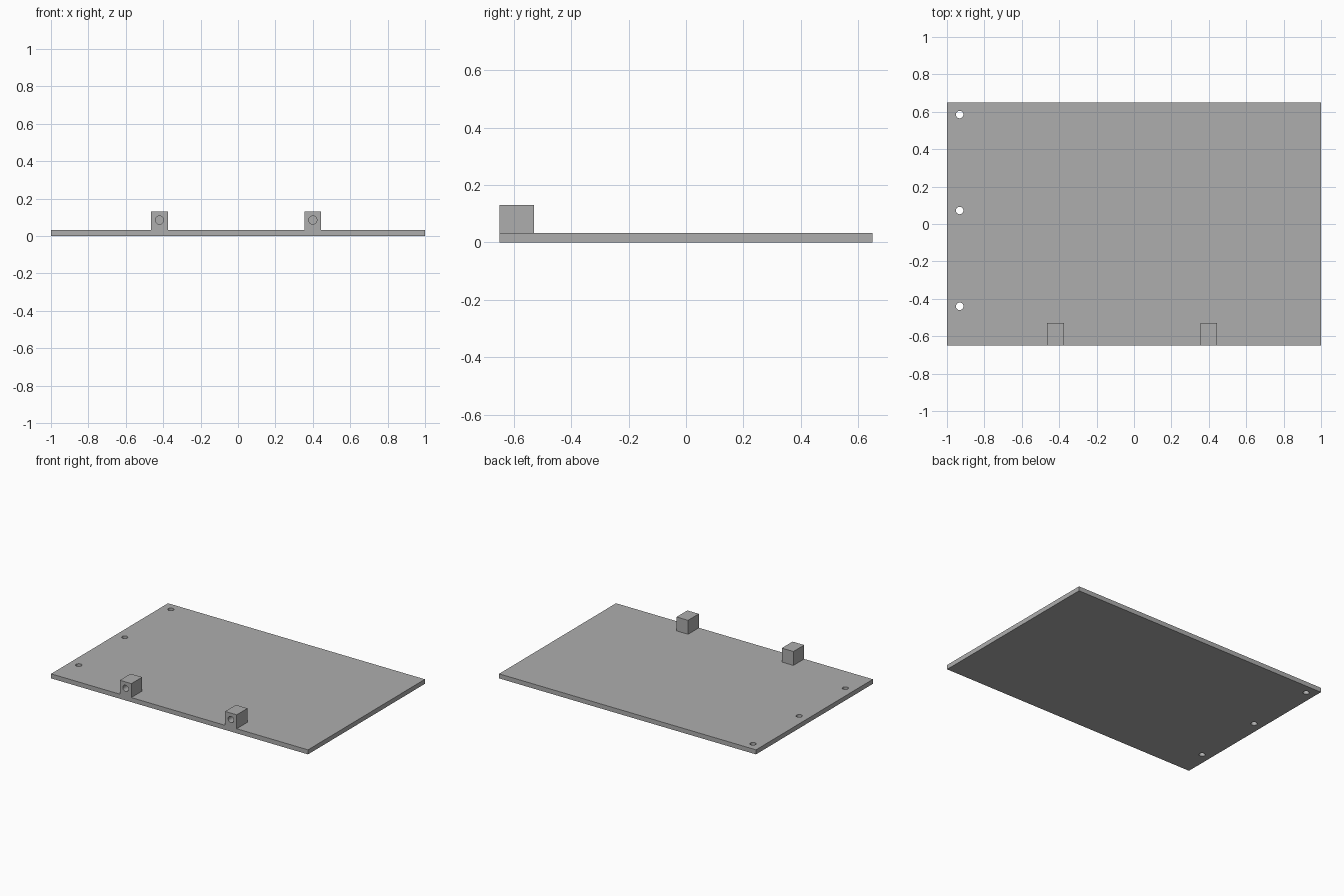
import bpy
from math import radians

cube = bpy.data.objects.get("Cube")
if cube:
    bpy.data.objects.remove(cube, do_unlink=True)

grey = bpy.data.materials.new("plain grey")
grey.use_nodes = True
colour = (0.42, 0.42, 0.42, 1)
grey.diffuse_color = colour
grey.node_tree.nodes["Principled BSDF"].inputs["Base Color"].default_value = colour


def box(name, low, high):
    """Box between two opposite corners."""
    centre = [(a + b) / 2 for a, b in zip(low, high)]
    bpy.ops.mesh.primitive_cube_add(size=1, location=centre)
    obj = bpy.context.object
    obj.name = name
    obj.scale = [b - a for a, b in zip(low, high)]
    bpy.ops.object.transform_apply(location=True, rotation=True, scale=True)
    obj.data.materials.append(grey)
    return obj


def drill(name, radius, depth, location, tilt=0):
    """Round cutter for a hole."""
    bpy.ops.mesh.primitive_cylinder_add(vertices=32, radius=radius, depth=depth,
                                        location=location, rotation=(tilt, 0, 0))
    obj = bpy.context.object
    obj.name = name
    obj.data.materials.append(grey)
    return obj


def combine(target, tool, operation):
    """Apply a boolean and remove its tool."""
    mod = target.modifiers.new("combine", "BOOLEAN")
    mod.operation = operation
    mod.solver = "EXACT"
    mod.object = tool
    bpy.context.view_layer.objects.active = target
    bpy.ops.object.modifier_apply(modifier=mod.name)
    bpy.data.objects.remove(tool, do_unlink=True)


front, thickness, top = -0.65, 0.032, 0.13

# Flat base plate
plate = box("base_plate", (-1, front, 0), (1, -front, thickness))

# Two lugs flush with the front edge, each with a blind hole in its front
for x in (-0.42, 0.40):
    lug = box("lug", (x - 0.045, front, thickness / 2), (x + 0.045, -0.53, top))
    combine(plate, lug, "UNION")
    bore = drill("lug_bore", 0.022, 0.16, (x, front, 0.085), radians(90))
    combine(plate, bore, "DIFFERENCE")

# Row of through holes along the right edge
for y in (-0.44, 0.072, 0.585):
    hole = drill("mounting_hole", 0.02, 0.2, (-0.932, y, 0))
    combine(plate, hole, "DIFFERENCE")

# Smooth bores, crisp edges
plate.select_set(True)
bpy.context.view_layer.objects.active = plate
bpy.ops.object.shade_smooth_by_angle(angle=radians(30))
